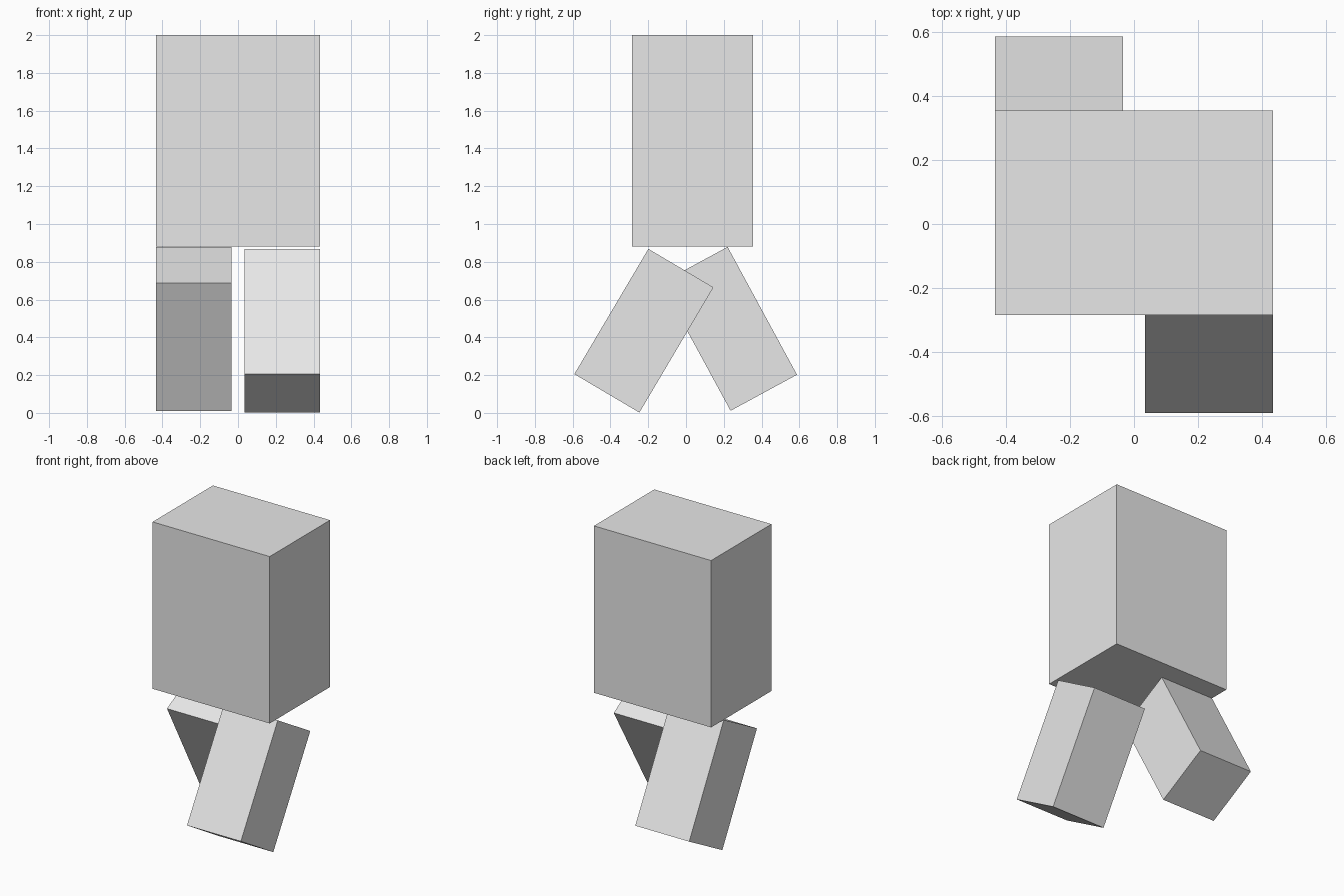
import bpy
import math

cube = bpy.data.objects.get("Cube")
if cube:
    bpy.data.objects.remove(cube, do_unlink=True)

# Single plain grey material
grey = bpy.data.materials.new("light_grey")
grey.use_nodes = True
grey.diffuse_color = (0.8, 0.8, 0.8, 1)
grey.node_tree.nodes["Principled BSDF"].inputs["Base Color"].default_value = (0.8, 0.8, 0.8, 1)


def box(name, size, centre, swing=0):
    """Flat-faced block, swung about the x axis by an angle in degrees."""
    bpy.ops.mesh.primitive_cube_add(size=1)
    obj = bpy.context.object
    obj.name = obj.data.name = name
    obj.scale = size
    bpy.ops.object.transform_apply(location=False, rotation=False, scale=True)
    obj.location = centre
    obj.rotation_euler.x = math.radians(swing)
    obj.data.materials.append(grey)
    return obj


# Upper block
box("body", (0.87, 0.64, 1.12), (0, 0.035, 1.44))

# Striding legs: left swings forward, right swings back
leg_size = (0.4, 0.4, 0.77)
box("left_leg", leg_size, (0.235, -0.223, 0.435), -30.6)
box("right_leg", leg_size, (-0.235, 0.228, 0.445), 28.5)
